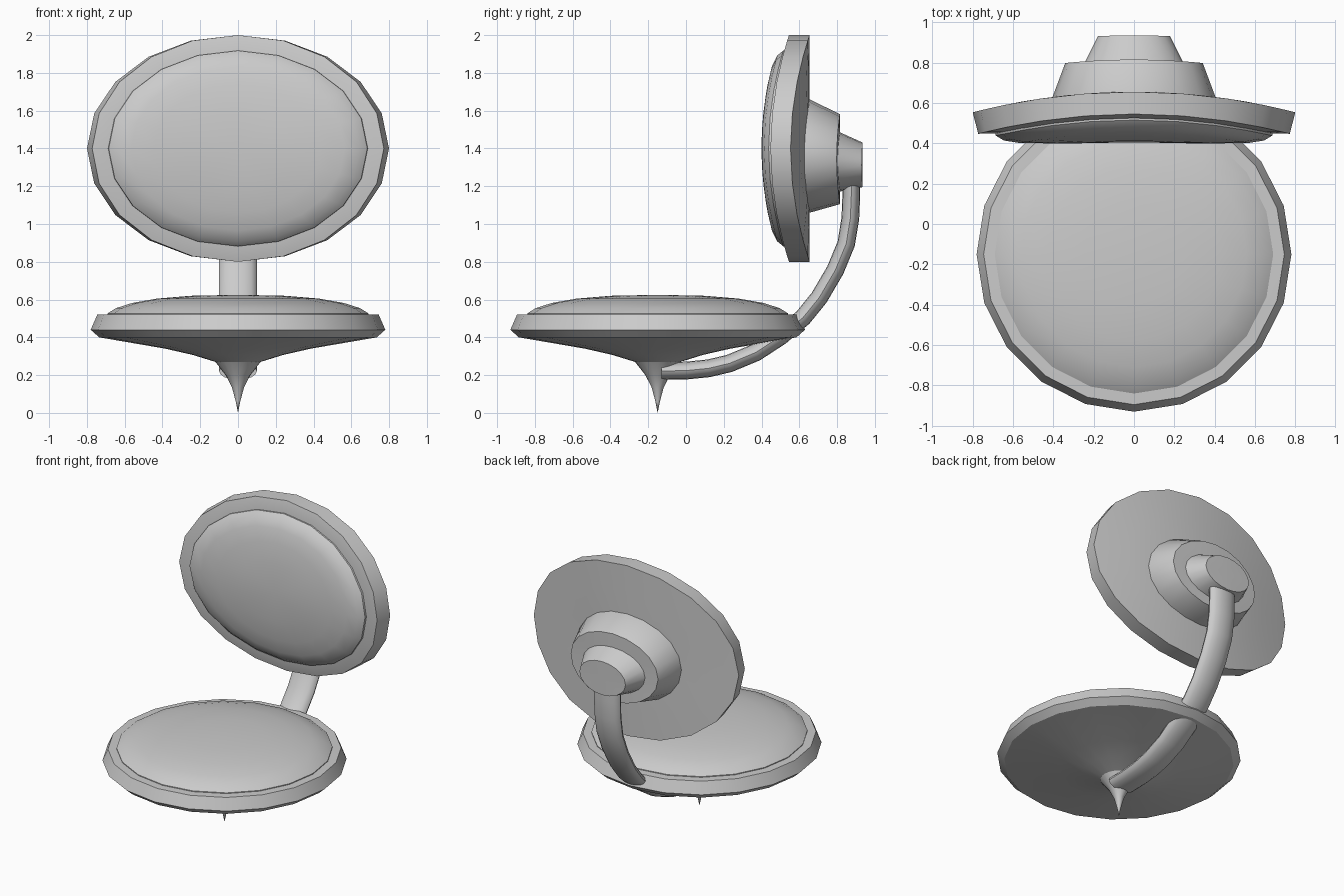
import bpy, bmesh, math
from mathutils import Vector

if "Cube" in bpy.data.objects:
    bpy.data.objects.remove(bpy.data.objects["Cube"])

SIDES = 20
R = 3.2          # bend radius of the backrest


def loft(name, rings, closed_ends=True):
    """Skin a list of rings; a one-point ring becomes a pole."""
    bm = bmesh.new()
    loops = [[bm.verts.new(p) for p in ring] for ring in rings]
    for a, b in zip(loops, loops[1:]):
        n = max(len(a), len(b))
        for i in range(n):
            j = (i + 1) % n
            if len(a) == 1:
                bm.faces.new((a[0], b[j], b[i]))
            elif len(b) == 1:
                bm.faces.new((a[i], a[j], b[0]))
            else:
                bm.faces.new((a[i], a[j], b[j], b[i]))
    if closed_ends:
        for loop in (loops[0], loops[-1]):
            if len(loop) > 2:
                bm.faces.new(loop)
    bmesh.ops.recalc_face_normals(bm, faces=bm.faces)
    me = bpy.data.meshes.new(name)
    bm.to_mesh(me)
    bm.free()
    ob = bpy.data.objects.new(name, me)
    bpy.context.collection.objects.link(ob)
    bpy.ops.object.select_all(action='DESELECT')
    bpy.context.view_layer.objects.active = ob
    ob.select_set(True)
    bpy.ops.object.shade_smooth_by_angle(angle=math.radians(32))
    return ob


def circle(n=SIDES):
    return [(math.cos(2 * math.pi * i / n), math.sin(2 * math.pi * i / n)) for i in range(n)]


def seat_ring(r, z):
    if r == 0:
        return [(0, -0.15, z)]
    return [(r * c, -0.15 + r * s, z) for c, s in circle()]


def back_ring(rx, rz, zc, d):
    """Elliptical ring wrapped on the backrest arc, offset d to the rear."""
    pts = [(0, 0)] if rx == 0 else circle()
    out = []
    for c, s in pts:
        a = rx * c / R
        out.append(((R + d) * math.sin(a), 0.655 - R + (R + d) * math.cos(a), zc + rz * s))
    return out


# Seat shell with pointed underside
loft("seat_shell", [seat_ring(*p) for p in [
    (0, 0), (0.012, 0.06), (0.032, 0.135), (0.065, 0.2), (0.12, 0.27),
    (0.24, 0.307), (0.385, 0.34), (0.735, 0.40), (0.78, 0.44), (0.745, 0.52),
    (0.67, 0.522), (0, 0.522)]])

# Seat cushion
loft("seat_cushion", [seat_ring(*p) for p in [
    (0, 0.51), (0.69, 0.51), (0.69, 0.527), (0.645, 0.555), (0.56, 0.582),
    (0.43, 0.605), (0.25, 0.62), (0, 0.625)]])

# Curved back plate
loft("back_plate", [back_ring(0.808 * f, 0.6 * f, 1.4, d) for f, d in [
    (0, 0), (0.35, 0), (0.7, 0), (1, 0), (1, -0.11), (0.88, -0.13),
    (0.5, -0.13), (0, -0.13)]])

# Back cushion
loft("back_cushion", [back_ring(0.722 * f, 0.518 * f, 1.4, d) for f, d in [
    (0, -0.12), (0.5, -0.12), (1, -0.12), (1, -0.14), (0.95, -0.172),
    (0.84, -0.2), (0.66, -0.222), (0.4, -0.243), (0, -0.25)]])

# Stepped mount behind the back
loft("back_mount_large", [back_ring(*p) for p in [
    (0, 0, 1.36, -0.02), (0.405, 0.30, 1.36, -0.02), (0.405, 0.30, 1.36, 0),
    (0.325, 0.238, 1.343, 0.16), (0, 0, 1.343, 0.16)]])
loft("back_mount_small", [back_ring(*p) for p in [
    (0, 0, 1.33, 0.15), (0.235, 0.16, 1.33, 0.15),
    (0.165, 0.118, 1.313, 0.28), (0, 0, 1.313, 0.28)]])

# Flattened support arm sweeping from spike to mount
path = [Vector((0, y, z)) for y, z in [
    (-0.13, 0.222), (0.0, 0.224), (0.12, 0.236), (0.23, 0.262), (0.37, 0.32),
    (0.5, 0.405), (0.62, 0.505), (0.705, 0.61), (0.79, 0.755), (0.848, 0.895),
    (0.87, 1.03), (0.875, 1.15), (0.875, 1.25)]]
arm = []
for i, p in enumerate(path):
    t = (path[min(i + 1, len(path) - 1)] - path[max(i - 1, 0)]).normalized()
    n = Vector((0, -t.z, t.y))
    arm.append([p + Vector((0.1 * c, 0, 0)) + n * 0.047 * s for c, s in circle(16)])
loft("support_arm", arm)
